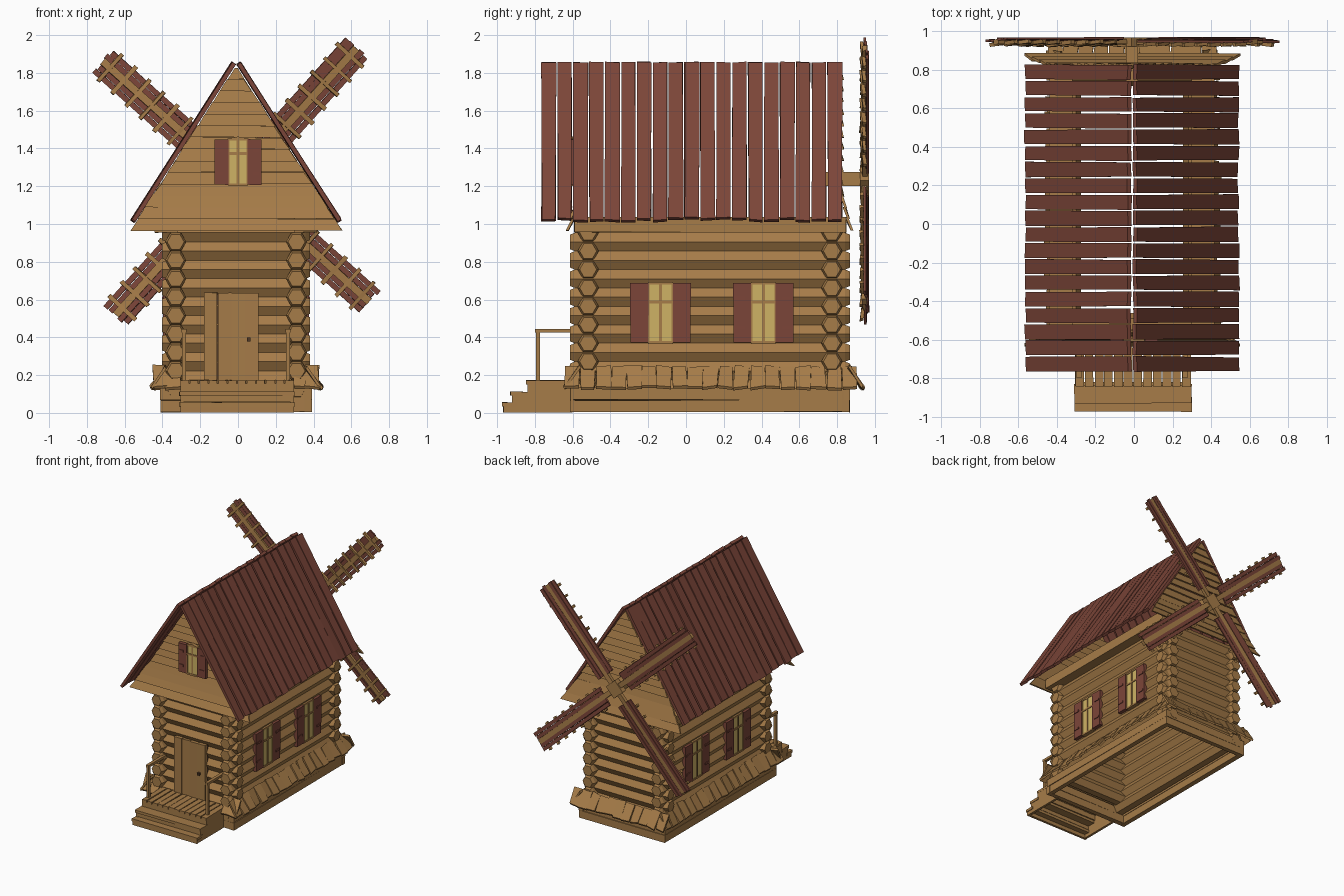
import bpy, bmesh, math, random
from mathutils import Matrix, Vector as V

if "Cube" in bpy.data.objects:
    bpy.data.objects.remove(bpy.data.objects["Cube"])

random.seed(4)
CX, CY = -0.01, 0.127          # house centre
HX, HY = 0.32, 0.645           # wall half sizes


def material(name, c):
    m = bpy.data.materials.new(name)
    m.diffuse_color = (*c, 1)
    m.use_nodes = True
    m.node_tree.nodes["Principled BSDF"].inputs["Base Color"].default_value = m.diffuse_color
    return m


WOOD = material("wood", (0.38, 0.20, 0.065))
RED = material("red_wood", (0.20, 0.06, 0.04))
GLASS = material("window_yellow", (0.62, 0.45, 0.13))
DARK = material("dark_metal", (0.08, 0.04, 0.02))
parts = {}
I = Matrix()


def get(name, mat):
    if name not in parts:
        parts[name] = (bmesh.new(), mat)
    return parts[name][0]


def plank(name, mat, pts, t, j=0.0, M=I):
    """Quad pts extruded by vector t, each corner jittered by j."""
    bm = get(name, mat)
    lo, hi = [], []
    for p in pts:
        q = V(p) + V([random.uniform(-j, j) for _ in range(3)])
        lo.append(bm.verts.new(M @ q))
        hi.append(bm.verts.new(M @ (q + V(t))))
    bm.faces.new(lo[::-1])
    bm.faces.new(hi)
    for i in range(4):
        k = (i + 1) % 4
        bm.faces.new((lo[i], lo[k], hi[k], hi[i]))


def box(name, mat, x, y, z, j=0.0, M=I):
    plank(name, mat, [(x[0], y[0], z[0]), (x[1], y[0], z[0]), (x[1], y[1], z[0]), (x[0], y[1], z[0])],
          (0, 0, z[1] - z[0]), j, M)


def log(name, c, half, along_x, r=0.0563):
    """Hexagonal log with its edge facing outward and tapered ends."""
    bm = get(name, WOOD)
    rings = []
    for s, k in ((-half, 0.8), (-half + 0.025, 1), (half - 0.025, 1), (half, 0.8)):
        ring = []
        for i in range(6):
            a = math.pi / 3 * i
            u, z = r * k * math.cos(a), r * k * math.sin(a)
            ring.append(bm.verts.new(V(c) + V((s, u, z) if along_x else (u, s, z))))
        rings.append(ring)
    bm.faces.new(rings[0])
    bm.faces.new(rings[-1])
    for a, b in zip(rings, rings[1:]):
        for i in range(6):
            bm.faces.new((a[i], a[(i + 1) % 6], b[(i + 1) % 6], b[i]))


def window(name, M, gw, w, h):
    """Window in local axes: x right, y up, z outward; gw glass half width."""
    box(name + "_glass", GLASS, (-gw, gw), (-h, h), (-0.03, 0.008), 0, M)
    box(name + "_frame", WOOD, (-0.007, 0.007), (-h, h), (-0.01, 0.014), 0, M)
    box(name + "_frame", WOOD, (-gw, gw), (h * 0.32, h * 0.32 + 0.014), (-0.01, 0.014), 0, M)
    for s in (-1, 1):
        box(name + "_frame", WOOD, (s * gw - 0.006, s * gw + 0.006), (-h, h), (-0.02, 0.013), 0, M)
        box(name + "_shutters", RED, sorted((s * gw, s * w)), (-h, h), (-0.015, 0.016), 0.001, M)
        for v in (-0.5, 0.5):
            box(name + "_shutters", RED, sorted((s * (gw + 0.35 * (w - gw)), s * (w - 0.01))),
                (v * h - 0.008, v * h + 0.008), (0.01, 0.022), 0, M)
        box(name + "_frame", WOOD, (-gw, gw), (s * h - 0.007, s * h + 0.007), (-0.02, 0.013), 0, M)


def axes(u, v, n, o):
    return Matrix.Translation(o) @ Matrix((u, v, n)).transposed().to_4x4()


# Base frame, two courses of boards
for z in (0.005, 0.07):
    for s in (-1, 1):
        x, y = CX + s * 0.38, CY + s * 0.72
        box("base_frame", WOOD, (x - 0.02, x + 0.02), (CY - 0.74, CY + 0.74), (z, z + 0.062), 0.002)
        box("base_frame", WOOD, (CX - 0.4, CX + 0.4), (y - 0.02, y + 0.02), (z, z + 0.062), 0.002)

# Log walls, courses staggered by half a log
for i in range(9):
    z = 0.905 - i * 0.0975
    for s in (-1, 1):
        log("side_log_walls", (CX + s * HX, CY, z), 0.74, False)
        log("end_log_walls", (CX, CY + s * HY, z + 0.049), 0.392, True)

# Shingle skirt around the foot of the walls
def shingle(o, u, n, w):
    o, u, n, Z = V(o), V(u), V(n), V((0, 0, 1))
    top, out = o + Z * 0.235, o + n * random.uniform(0.07, 0.085) + Z * 0.125
    h = u * w / 2
    plank("skirt_shingles", WOOD, [top - h, top + h, out + h * 1.08, out - h * 1.08],
          n * 0.008 + Z * 0.014, 0.007)


for s in (-1, 1):
    for i in range(19):
        shingle((CX + s * 0.365, CY - 0.73 + i * 0.0815, 0), (0, 1, 0), (s, 0, 0), 0.074)
    for i in range(2):
        shingle((CX + s * (0.335 + i * 0.07), CY - 0.69, 0), (1, 0, 0), (0, -1, 0), 0.066)
for i in range(11):
    shingle((CX - 0.4 + i * 0.08, CY + 0.73, 0), (1, 0, 0), (0, 1, 0), 0.074)

# Porch and steps
for y0, y1, z in ((-0.975, -0.9, 0.055), (-0.93, -0.83, 0.112)):
    box("steps", WOOD, (-0.31, 0.3), (y0, y1), (z - 0.022, z), 0.002)
    box("steps", WOOD, (-0.305, 0.295), (y0 + 0.008, y0 + 0.028), (z - 0.053, z - 0.02), 0.001)
for x in (-0.305, 0.275):
    box("steps", WOOD, (x, x + 0.02), (-0.965, -0.6), (0.003, 0.055))
    box("steps", WOOD, (x, x + 0.02), (-0.92, -0.6), (0.055, 0.11))
    box("steps", WOOD, (x, x + 0.02), (-0.835, -0.6), (0.11, 0.155))
box("steps", WOOD, (-0.305, 0.295), (-0.84, -0.82), (0.11, 0.155))
for i in range(12):
    x = -0.305 + i * 0.0505
    box("porch_floor", WOOD, (x, x + 0.044), (-0.845, -0.56), (0.152, 0.172), 0.002)
for x in (-0.285, 0.265):
    box("porch_rail", WOOD, (x - 0.011, x + 0.011), (-0.795, -0.773), (0.17, 0.43))
    box("porch_rail", WOOD, (x - 0.013, x + 0.013), (-0.8, -0.56), (0.425, 0.445))

# Door
for i in range(4):
    x = -0.18 + i * 0.073
    box("door", WOOD, (x, x + 0.07), (-0.592, -0.565), (0.172, 0.635), 0.0025)
box("door_backing", DARK, (-0.178, 0.108), (-0.572, -0.54), (0.172, 0.63))
box("door_knob", DARK, (0.047, 0.067), (-0.612, -0.59), (0.378, 0.398))

# Side windows and attic window
for y, k in ((-0.135, "front"), (0.41, "rear")):
    window("right_%s_window" % k, axes((0, 1, 0), (0, 0, 1), (1, 0, 0), (CX + 0.37, y, 0.53)), 0.065, 0.16, 0.157)
    window("left_%s_window" % k, axes((0, -1, 0), (0, 0, 1), (-1, 0, 0), (CX - 0.37, y, 0.53)), 0.065, 0.16, 0.157)
window("attic_window", axes((1, 0, 0), (0, 0, 1), (0, -1, 0), (0, -0.597, 1.328)), 0.05, 0.125, 0.12)
for s in (-1, 1):
    plank("attic_window_arch", WOOD, [(0, -0.61, 1.445), (s * 0.06, -0.61, 1.44), (s * 0.055, -0.61, 1.452),
                                      (0, -0.61, 1.463)], (0, 0.03, 0))

# Gables of lapped boards, flaring at the bottom
N = 14
for s in (-1, 1):
    for i in range(N):
        z0 = 0.965 + i * 0.0615
        z1 = z0 + 0.063
        w0, w1 = 0.645 * (1.835 - z0), max(0.004, 0.645 * (1.835 - z1))
        flare = 0.018 * max(0, 3 - i)
        y0, y1 = CY + s * (0.708 + flare), CY + s * (0.692 + flare * 0.75)
        plank("gable_boards", WOOD, [(CX - w0, y0, z0), (CX + w0, y0, z0), (CX + w1, y1, z1), (CX - w1, y1, z1)],
              (0, -s * 0.014, 0), 0.004)

# Eave beams
for s in (-1, 1):
    x = sorted((CX + s * 0.31, CX + s * 0.43))
    box("eave_beams", WOOD, x, (CY - 0.72, CY + 0.72), (0.955, 1.035), 0.002)

# Roof boards, ridge to eave
for s in (-1, 1):
    for i in range(19):
        y, w = -0.765 + i * 0.0842, 0.076
        e = random.uniform(-0.008, 0.008)
        xe, ze = CX + s * (0.535 + e * 0.5), 1.015 - e
        xr = CX + s * 0.004
        plank("roof_boards", RED, [(xr, y, 1.845), (xr, y + w, 1.845), (xe, y + w, ze), (xe, y, ze)],
              (s * 0.019, 0, 0.012), 0.0035)

# Sail shaft and hub
HUB = V((-0.01, 0.95, 1.225))
box("sail_shaft", WOOD, (-0.042, 0.022), (0.74, 0.95), (1.2, 1.275))
T = Matrix.Translation(HUB) @ Matrix.Rotation(math.radians(-48), 4, 'Y')
box("sail_hub", WOOD, (-0.055, 0.055), (-0.03, 0.018), (-0.055, 0.055), 0, T)

# Four sails: spar, red slats behind, cross bars in front
for k in range(4):
    M = Matrix.Translation(HUB) @ Matrix.Rotation(-math.radians(48 + 90 * k), 4, 'Y') @ \
        Matrix.Rotation(math.radians(5), 4, 'X')
    box("sail_spars", WOOD, (0, 0.95), (-0.018, 0.008), (-0.02, 0.02), 0.001, M)
    for c in (-0.066, -0.034, 0.034, 0.066):
        box("sail_slats", RED, (0.13, 0.95 + random.uniform(-0.012, 0.012)), (-0.002, 0.011),
            (c - 0.0145, c + 0.0145), 0.0025, M)
    for i in range(8):
        r = 0.2 + i * 0.1
        box("sail_cross_bars", WOOD, (r - 0.01, r + 0.01), (-0.022, -0.003), (-0.096, 0.096), 0.003, M)

# Turn every part into an object
for name, (bm, mat) in parts.items():
    bmesh.ops.recalc_face_normals(bm, faces=bm.faces)
    me = bpy.data.meshes.new(name)
    bm.to_mesh(me)
    bm.free()
    me.materials.append(mat)
    bpy.context.collection.objects.link(bpy.data.objects.new(name, me))
